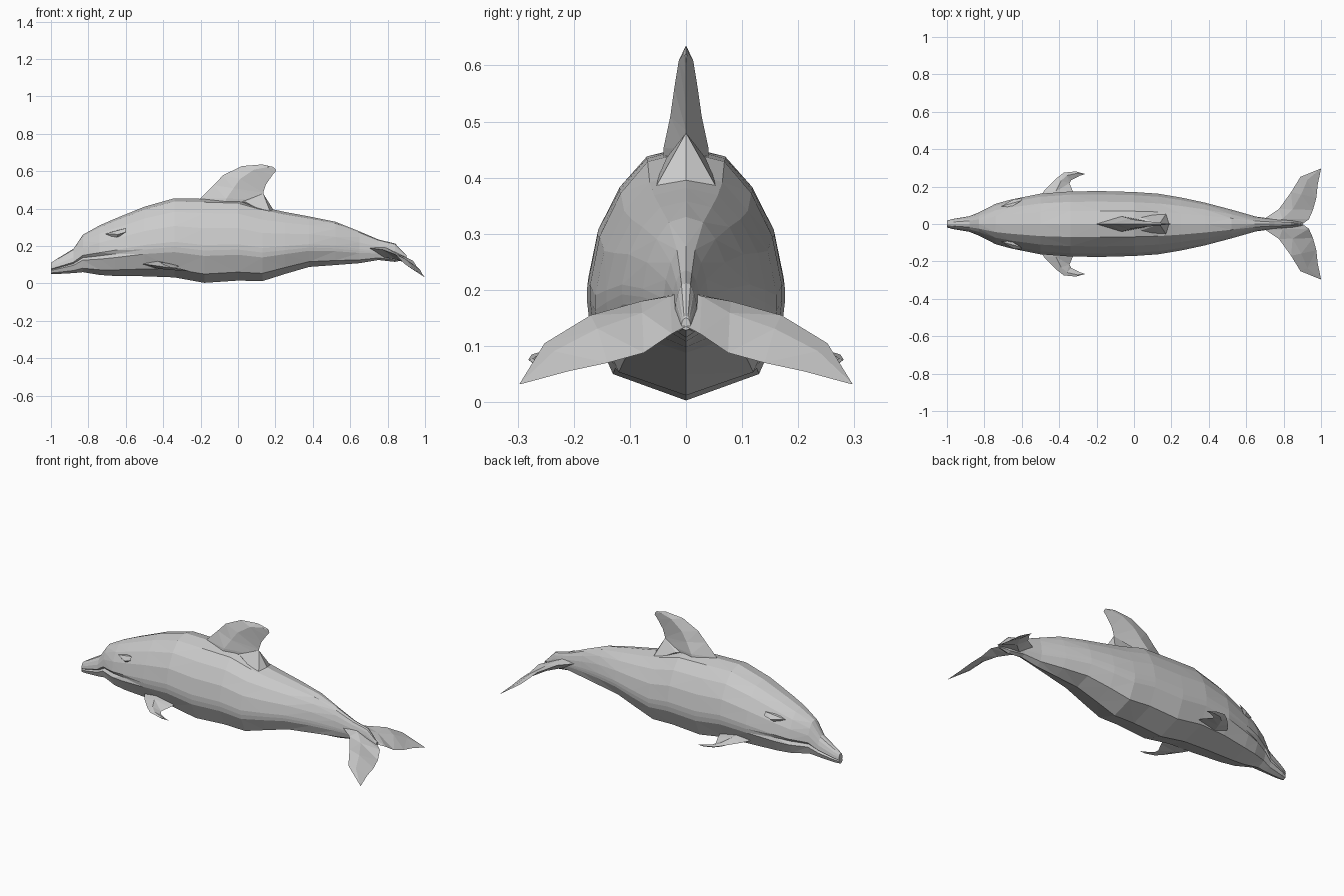
import bpy, bmesh
from mathutils import Vector

grey = bpy.data.materials.new("dolphin_grey")
grey.diffuse_color = (0.6, 0.6, 0.6, 1)


def finish(bm, name, mirror=False):
    bmesh.ops.remove_doubles(bm, verts=bm.verts, dist=0.0005)
    bmesh.ops.triangulate(bm, faces=bm.faces)
    bmesh.ops.recalc_face_normals(bm, faces=bm.faces)
    me = bpy.data.meshes.new(name)
    bm.to_mesh(me)
    bm.free()
    me.materials.append(grey)
    ob = bpy.data.objects.new(name, me)
    bpy.context.collection.objects.link(ob)
    if mirror:
        ob.modifiers.new("mirror", 'MIRROR').use_axis = (False, True, False)
    return ob


def loft(rings):
    """Skin closed rings of equal length and cap both ends."""
    bm = bmesh.new()
    vs = [[bm.verts.new(p) for p in r] for r in rings]
    n = len(rings[0])
    for a, b in zip(vs, vs[1:]):
        for i in range(n):
            j = (i + 1) % n
            bm.faces.new((a[i], a[j], b[j], b[i]))
    bm.faces.new(vs[0])
    bm.faces.new(vs[-1])
    return bm


def blade(name, rows, axis, mirror=False):
    """Thin fin: rows of (leading point, trailing point, half thickness)."""
    rings = []
    for lead, trail, t in rows:
        l, r = Vector(lead), Vector(trail)
        off = Vector(axis) * t
        m = l.lerp(r, 0.4)
        rings.append([l, m + off, r, m - off])
    return finish(loft(rings), name, mirror)


# Body: stations of x, bottom z, top z, half width, mouth groove depth factor
stations = [
    (-1.00, .050, .110, .018, .70), (-.97, .050, .130, .027, .70),
    (-.88, .055, .185, .042, .75), (-.83, .060, .260, .062, .80),
    (-.74, .045, .310, .108, .86), (-.66, .040, .345, .130, .93),
    (-.50, .038, .410, .162, 1.0), (-.34, .032, .455, .174, 1.0),
    (-.18, .003, .452, .176, 1.0), (0, .015, .446, .171, 1.0),
    (.13, .012, .408, .162, 1.0), (.25, .050, .382, .142, 1.0),
    (.38, .088, .358, .114, 1.0), (.52, .098, .330, .077, 1.0),
    (.65, .108, .278, .040, 1.0), (.75, .125, .235, .026, 1.0),
    (.84, .115, .213, .020, 1.0), (.90, .128, .150, .008, 1.0)]
# Half cross-section as (width fraction, height fraction), from back to belly
section = [(0, 1), (.40, .96), (.68, .83), (.90, .65), (1, .45),
           (1, .385), (.98, .32), (.74, .105), (0, 0)]
rings = []
for x, z0, z1, w, groove in stations:
    half = []
    for i, (u, v) in enumerate(section):
        u *= groove if i == 5 else 1
        half.append((x, u * w, z0 + v * (z1 - z0)))
    rings.append(half + [(p[0], -p[1], p[2]) for p in half[-2:0:-1]])
finish(loft(rings), "body")

# Swept dorsal fin
blade("dorsal_fin", [
    ((-.26, 0, .41), (.18, 0, .36), .042),
    ((-.20, 0, .455), (.145, 0, .45), .040),
    ((-.13, 0, .525), (.135, 0, .485), .028),
    ((-.08, 0, .578), (.150, 0, .53), .021),
    ((.02, 0, .627), (.185, 0, .58), .013),
    ((.13, 0, .636), (.203, 0, .60), .005),
    ((.19, 0, .622), (.200, 0, .61), .0015)], (0, 1, 0))

# Flared root behind the dorsal fin
bm = bmesh.new()
for p in [(.135, 0, .48), (.19, 0, .392), (-.02, 0, .44)]:
    bm.verts.new(p)
for s in (-1, 1):
    bm.verts.new((.18, s * .066, .362))
    bm.verts.new((.04, s * .035, .435))
bmesh.ops.convex_hull(bm, input=bm.verts)
finish(bm, "dorsal_fin_root")

# Tail flukes
blade("tail_fluke", [
    ((.66, 0, .195), (.90, 0, .135), .030),
    ((.70, .030, .190), (.935, .025, .122), .026),
    ((.775, .080, .180), (.957, .075, .088), .016),
    ((.84, .170, .155), (.975, .140, .070), .010),
    ((.89, .252, .105), (.982, .210, .055), .006),
    ((1.0, .297, .032), (1.0, .295, .032), .0)], (0, 0, 1), True)

# Pectoral flippers
blade("flipper", [
    ((-.52, .12, .105), (-.31, .12, .095), .022),
    ((-.48, .178, .100), (-.325, .17, .088), .018),
    ((-.42, .240, .092), (-.345, .218, .078), .012),
    ((-.375, .275, .085), (-.335, .235, .072), .008),
    ((-.31, .281, .076), (-.29, .258, .068), .005),
    ((-.26, .267, .066), (-.26, .267, .066), .0)], (0, 0, 1), True)

# Eye ridges: small faceted wedges on the cheeks
bm = bmesh.new()
for p in [(-.71, .095, .265), (-.60, .125, .295), (-.64, .134, .262),
          (-.60, .136, .275), (-.65, .110, .240), (-.66, .09, .28)]:
    bm.verts.new(p)
bmesh.ops.convex_hull(bm, input=bm.verts)
finish(bm, "eye_ridge", True)
